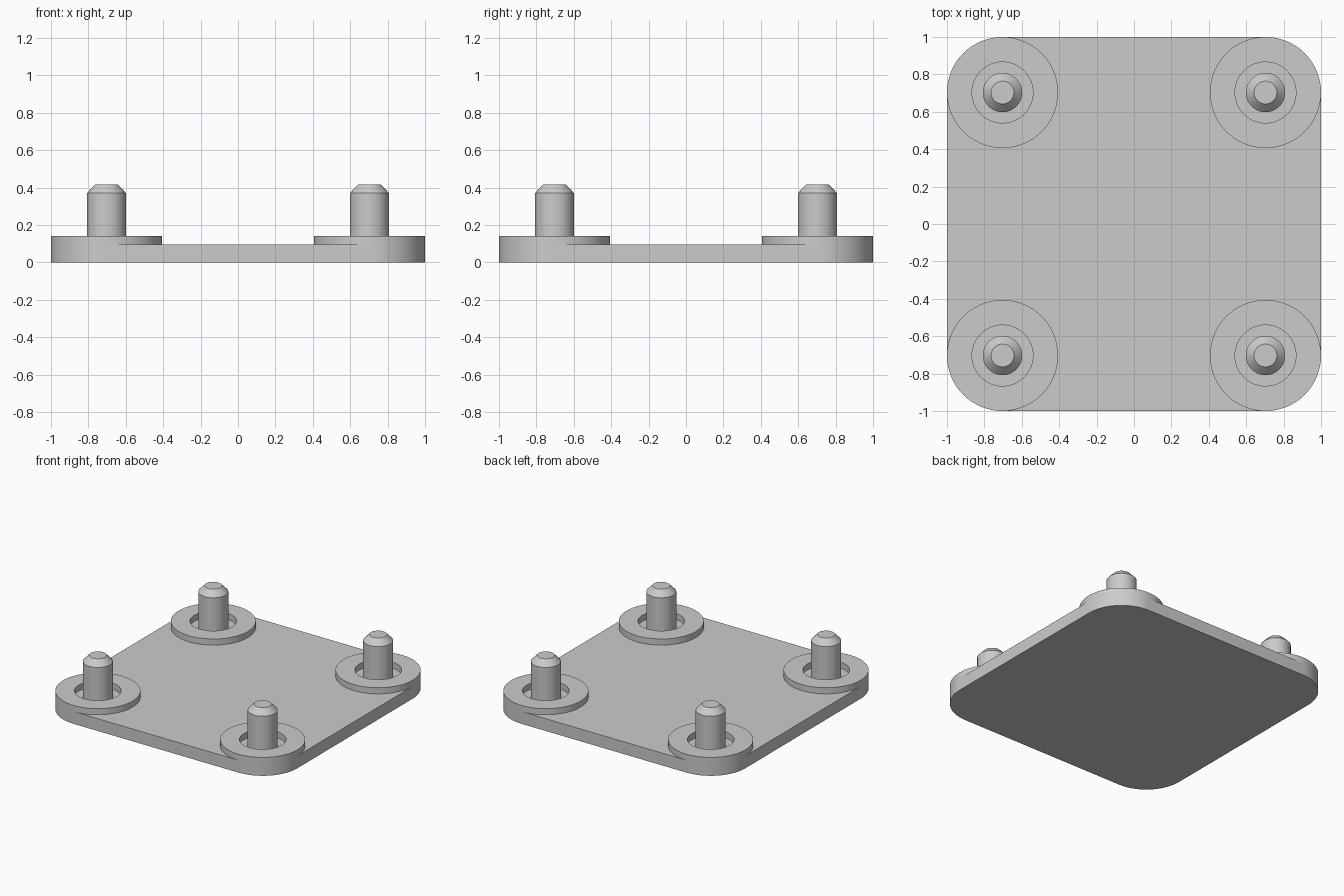
import bpy
import bmesh
import math

cube = bpy.data.objects.get("Cube")
if cube:
    bpy.data.objects.remove(cube, do_unlink=True)

SEGMENTS = 64
CORNER = 0.297          # corner radius, shared by plate and collars
OFFSET = 1 - CORNER     # pin centres
PLATE_TOP = 0.095
COLLAR_TOP = 0.142

grey = bpy.data.materials.new("plain grey")
grey.use_nodes = True
colour = (0.6, 0.6, 0.6, 1)
grey.diffuse_color = colour
grey.node_tree.nodes["Principled BSDF"].inputs["Base Color"].default_value = colour


def finish(name, bm, location=(0, 0, 0)):
    """Turn a bmesh into a shaded object."""
    bmesh.ops.recalc_face_normals(bm, faces=bm.faces)
    mesh = bpy.data.meshes.new(name)
    bm.to_mesh(mesh)
    bm.free()
    mesh.materials.append(grey)
    obj = bpy.data.objects.new(name, mesh)
    obj.location = location
    bpy.context.collection.objects.link(obj)
    bpy.ops.object.select_all(action="DESELECT")
    obj.select_set(True)
    bpy.context.view_layer.objects.active = obj
    bpy.ops.object.shade_smooth_by_angle(angle=math.radians(30))


def lathe(name, profile, location, closed):
    """Spin a radius/height profile; open profiles get capped ends."""
    bm = bmesh.new()
    rings = []
    for radius, z in profile:
        rings.append([bm.verts.new((radius * math.cos(a), radius * math.sin(a), z))
                      for a in (math.tau * i / SEGMENTS for i in range(SEGMENTS))])
    pairs = list(zip(rings, rings[1:]))
    if closed:
        pairs.append((rings[-1], rings[0]))
    else:
        bm.faces.new(rings[0])
        bm.faces.new(rings[-1])
    for low, high in pairs:
        for i in range(SEGMENTS):
            j = (i + 1) % SEGMENTS
            bm.faces.new((low[i], low[j], high[j], high[i]))
    finish(name, bm, location)


# Base plate: rounded square, extruded upward
bm = bmesh.new()
outline = []
steps = SEGMENTS // 4
for quarter, (sx, sy) in enumerate([(1, 1), (-1, 1), (-1, -1), (1, -1)]):
    for i in range(steps + 1):
        a = math.tau * (quarter * steps + i) / SEGMENTS
        outline.append(bm.verts.new((sx * OFFSET + CORNER * math.cos(a),
                                     sy * OFFSET + CORNER * math.sin(a), 0)))
bottom = bm.faces.new(outline)
top = bmesh.ops.extrude_face_region(bm, geom=[bottom], use_keep_orig=True)["geom"]
bmesh.ops.translate(bm, vec=(0, 0, PLATE_TOP),
                    verts=[v for v in top if isinstance(v, bmesh.types.BMVert)])
finish("base_plate", bm)

# Raised collar and chamfered pin at each corner
collar = [(CORNER, PLATE_TOP), (CORNER, COLLAR_TOP), (0.163, COLLAR_TOP), (0.163, PLATE_TOP)]
pin = [(0.105, PLATE_TOP - 0.02), (0.105, 0.37), (0.061, 0.416)]
for end, sy in (("front", -1), ("back", 1)):
    for side, sx in (("right", -1), ("left", 1)):
        spot = (sx * OFFSET, sy * OFFSET, 0)
        lathe(f"{end}_{side}_collar", collar, spot, True)
        lathe(f"{end}_{side}_pin", pin, spot, False)
